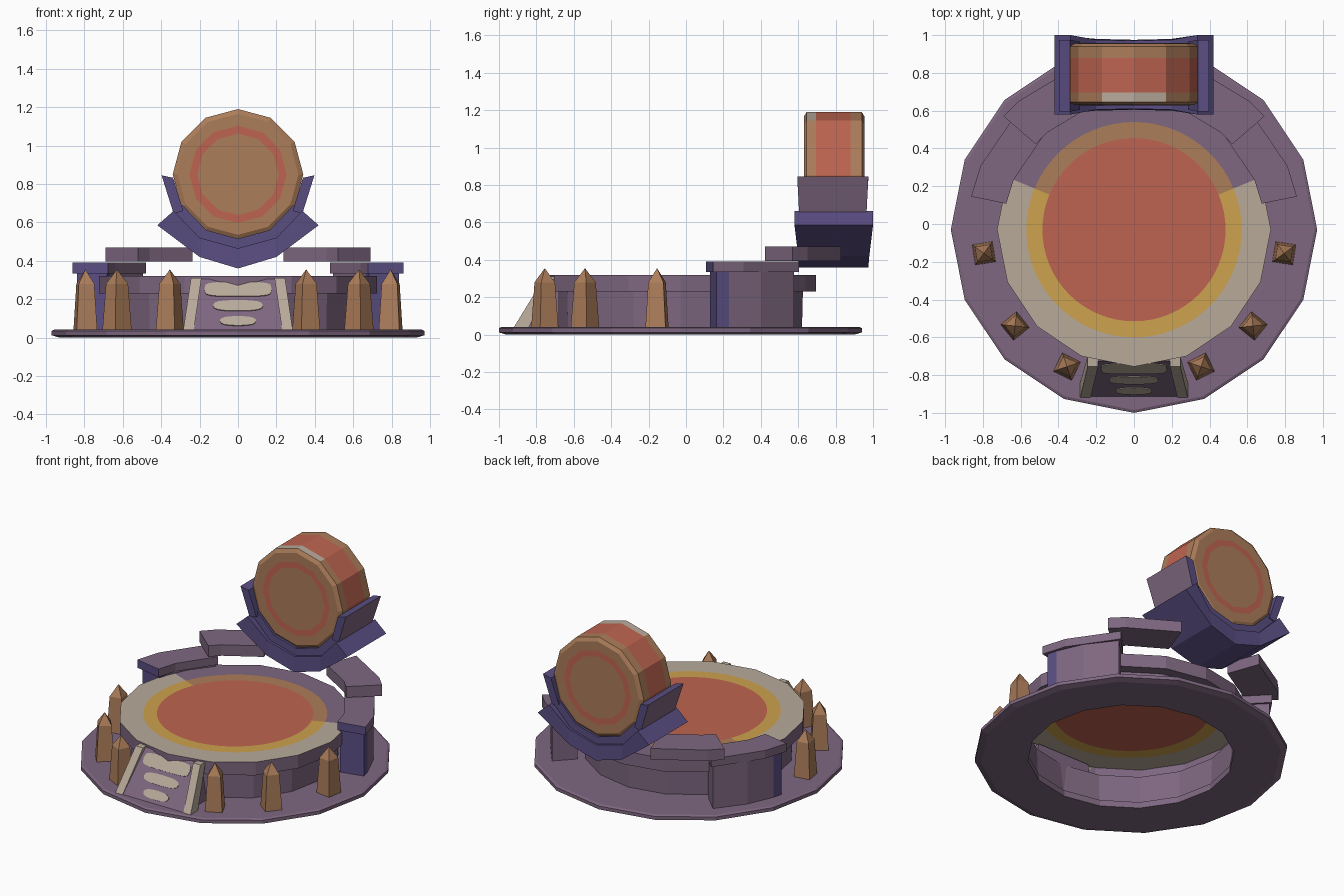
import bpy, bmesh, math
from mathutils import Vector

if "Cube" in bpy.data.objects:
    bpy.data.objects.remove(bpy.data.objects["Cube"])

CY = -0.03  # centre of the round stage in y


def material(name, rgb):
    m = bpy.data.materials.new(name)
    lin = [((c / 255 + 0.055) / 1.055) ** 2.4 for c in rgb]
    m.diffuse_color = (*lin, 1)
    m.use_nodes = True
    m.node_tree.nodes["Principled BSDF"].inputs["Base Color"].default_value = m.diffuse_color
    return m


MATS = [material("purple stone", (126, 103, 128)), material("indigo", (90, 78, 130)),
        material("drum red", (190, 100, 80)), material("gold", (205, 162, 78)),
        material("pale stone", (184, 170, 154)), material("wood brown", (172, 125, 90))]
PURPLE, INDIGO, RED, GOLD, PALE, WOOD = range(6)


def mesh(name, verts, faces, mat=PURPLE, rule=None, recalc=True):
    """Make an object; rule(normal, centre) picks the material per face."""
    me = bpy.data.meshes.new(name)
    me.from_pydata(verts, [], faces)
    for m in MATS:
        me.materials.append(m)
    bm = bmesh.new()
    bm.from_mesh(me)
    bmesh.ops.remove_doubles(bm, verts=bm.verts, dist=1e-5)
    if recalc:
        bmesh.ops.recalc_face_normals(bm, faces=bm.faces)
    bm.normal_update()
    for f in bm.faces:
        f.material_index = rule(f.normal, f.calc_center_median()) if rule else mat
    bm.to_mesh(me)
    bm.free()
    ob = bpy.data.objects.new(name, me)
    bpy.context.collection.objects.link(ob)
    return ob


def lathe(name, profile, n, rule=None, place=lambda p: p, radius=lambda r, a: r, closed=False):
    verts, faces = [], []
    for r, z in profile:
        for i in range(n):
            a = 2 * math.pi * i / n
            q = radius(r, a)
            verts.append(place((q * math.cos(a), q * math.sin(a), z)))
    rows = len(profile)
    for k in range(rows if closed else rows - 1):
        l = (k + 1) % rows
        for i in range(n):
            j = (i + 1) % n
            faces.append((k * n + i, k * n + j, l * n + j, l * n + i))
    return mesh(name, verts, faces, rule=rule, recalc=False)


def prism(name, loop_a, loop_b, mat=PURPLE, rule=None):
    """Solid between two matching loops of points."""
    n = len(loop_a)
    faces = [tuple(range(n)), tuple(range(n, 2 * n))]
    faces += [(i, (i + 1) % n, n + (i + 1) % n, n + i) for i in range(n)]
    return mesh(name, list(loop_a) + list(loop_b), faces, mat, rule)


def on_stage(p):
    return (p[0], p[1] + CY, p[2])


# Base plate: flat 16-sided ring, open in the middle
lathe("base_plate", [(0.64, 0.0), (0.93, 0.0), (0.97, 0.012), (0.97, 0.035), (0.955, 0.042), (0.64, 0.042)],
      16, place=on_stage, closed=True)

# Stage wall with overhanging rim
lathe("stage_wall", [(0.65, 0.03), (0.655, 0.23), (0.725, 0.23), (0.725, 0.32)], 16, place=on_stage)


# Stage top: red centre, gold ring, pale border; plain towards the back
def stage_rule(n, c):
    y = c.y - CY
    r = math.hypot(c.x, y)
    back = math.degrees(math.atan2(y, abs(c.x))) > 22.5
    if r < 0.48:
        return RED
    if r < 0.57:
        return WOOD if back else GOLD
    return PURPLE if back else PALE


def stage_radius(r, a):
    step = math.pi / 8
    return r * math.cos(step / 2) / math.cos(a % step - step / 2) if r > 0.6 else r


lathe("stage_top", [(0.725, 0.32), (0.57, 0.32), (0.485, 0.32), (0.0, 0.32)], 64, stage_rule, on_stage, stage_radius)


# Curved wall pieces around the back
def arc_block(name, side, r0, r1, angles, z0, z1, rule=None):
    verts, faces = [], []
    for d in angles:
        a = math.radians(d)
        for r, z in ((r0, z0), (r1, z0), (r1, z1), (r0, z1)):
            verts.append((side * r * math.cos(a), r * math.sin(a) + CY, z))
    m = len(angles)
    for k in range(m - 1):
        faces += [(4 * k + i, 4 * k + (i + 1) % 4, 4 * k + 4 + (i + 1) % 4, 4 * k + 4 + i) for i in range(4)]
    faces += [(0, 1, 2, 3), tuple(4 * m - 4 + i for i in range(4))]
    return mesh(name, verts, faces, rule=rule)


def end_indigo(n, c):
    low = math.degrees(math.atan2(c.y - CY, abs(c.x))) < 16.5
    return INDIGO if n.y < -0.8 or (low and abs(n.z) < 0.5) else PURPLE


for s, tag in ((-1, "left"), (1, "right")):
    arc_block("wall_" + tag, s, 0.70, 0.86, (13, 17.5, 30, 45), 0.04, 0.34, end_indigo)
    arc_block("wall_cap_" + tag, s, 0.69, 0.88, (11.5, 22.5, 46), 0.335, 0.39,
              lambda n, c: INDIGO if n.y < -0.8 else PURPLE)
    arc_block("lintel_" + tag, s, 0.69, 0.915, (41, 48, 70), 0.395, 0.47)

    # Pointed wooden posts around the front
    for k, (x, y) in enumerate(((0.795, -0.155), (0.63, -0.54), (0.355, -0.755))):
        turn = math.atan2(y - CY, x)
        verts = []
        for h, z in ((0.056, 0.03), (0.042, 0.28)):
            for i in range(4):
                a = turn + math.pi / 4 + i * math.pi / 2
                q = h * 1.38
                verts.append((s * (x + q * math.cos(a)), y + q * math.sin(a), z))
        verts.append((s * x, y, 0.355))
        faces = [(0, 1, 2, 3)]
        for i in range(4):
            j = (i + 1) % 4
            faces += [(i, j, 4 + j, 4 + i), (4 + i, 4 + j, 8)]
        mesh(f"post_{tag}_{k + 1}", verts, faces, WOOD)

    # Ramp side rails
    def rail_loop(b, t):
        return [(s * b, -0.92, 0.04), (s * t, -0.755, 0.31), (s * t, -0.70, 0.31), (s * b, -0.84, 0.04)]
    prism("ramp_rail_" + tag, rail_loop(0.23, 0.19), rail_loop(0.285, 0.245), PALE)

# Ramp body
FOOT, HEAD = Vector((0, -0.915, 0.04)), Vector((0, -0.725, 0.305))


def ramp_loop(s):
    return [(s * 0.24, -0.915, 0.04), (s * 0.20, -0.725, 0.305), (s * 0.20, -0.68, 0.305), (s * 0.24, -0.68, 0.04)]


prism("ramp", ramp_loop(-1), ramp_loop(1))

# Worn pale treads: thin plates on the ramp slope
up = (HEAD - FOOT).normalized()
out = Vector((0, -up.z, up.y))
for k, (z, w, h, p) in enumerate(((0.25, 0.175, 0.045, 0.45), (0.165, 0.13, 0.034, 0.7), (0.085, 0.095, 0.03, 0.8))):
    mid = FOOT + (HEAD - FOOT) * ((z - 0.04) / 0.265)
    ring = []
    for i in range(16):
        c, d = math.cos(i * math.pi / 8), math.sin(i * math.pi / 8)
        ring.append(mid + Vector((w * math.copysign(abs(c) ** p, c), 0, 0)) + up * (h * math.copysign(abs(d) ** p, d)))
    prism(f"ramp_tread_{k + 1}", [v - out * 0.002 for v in ring], [v + out * 0.005 for v in ring], PALE)


# Drum: 12-sided, axis front to back, painted bands
def drum_rule(n, c):
    r = math.hypot(c.x, c.z - 0.85)
    if abs(n.y) > 0.9:
        return RED if 0.2 < r < 0.245 else WOOD
    if 0.7 < c.y < 0.88:
        return RED
    if 0.652 < c.y < 0.7 and c.z > 1.12:
        return PALE
    return WOOD


lathe("drum", [(0, 0.63), (0.212, 0.63), (0.253, 0.63), (0.315, 0.63), (0.34, 0.645), (0.34, 0.66), (0.34, 0.695),
               (0.34, 0.88), (0.34, 0.94), (0.315, 0.955), (0.253, 0.955), (0.212, 0.955), (0, 0.955)],
      12, drum_rule, lambda p: (p[0], p[2], 0.85 - p[1]))

# Cradle: each profile point is x, z, half depth in y
BOWL = [(0.42, 0.585, 0.21), (0.20, 0.42, 0.19), (0, 0.36, 0.185), (-0.20, 0.42, 0.19), (-0.42, 0.585, 0.21),
        (-0.335, 0.66, 0.21), (-0.20, 0.52, 0.185), (0, 0.465, 0.18), (0.20, 0.52, 0.185), (0.335, 0.66, 0.21)]
verts = [(x, 0.79 + s * d, z) for s in (-1, 1) for x, z, d in BOWL]
faces = [(i, (i + 1) % 10, 10 + (i + 1) % 10, 10 + i) for i in range(10)]
for o in (0, 10):  # front and back strips
    faces += [tuple(o + v for v in q) for q in ((4, 5, 6, 3), (3, 6, 7, 2), (2, 7, 8, 1), (1, 8, 9, 0))]
mesh("cradle", verts, faces, INDIGO)

# Bed that fills between cradle and drum, and the two upright cheeks
BED = [(0.335, 0.655), (0.20, 0.52), (0, 0.46), (-0.20, 0.52), (-0.335, 0.655),
       (-0.29, 0.69), (-0.165, 0.56), (0, 0.515), (0.165, 0.56), (0.29, 0.69)]
verts = [(x, y, z) for y in (0.625, 0.958) for x, z in BED]
mesh("drum_bed", verts, faces, INDIGO)
for s, tag in ((-1, "left"), (1, "right")):
    cheek = [(0.398, 0.845, 0.19), (0.338, 0.832, 0.19), (0.285, 0.66, 0.18), (0.335, 0.645, 0.18)]
    prism("cradle_cheek_" + tag, [(s * x, 0.785 - d, z) for x, z, d in cheek],
          [(s * x, 0.785 + d, z) for x, z, d in cheek],
          rule=lambda n, c, s=s: PURPLE if n.x * s > 0.8 else INDIGO)
